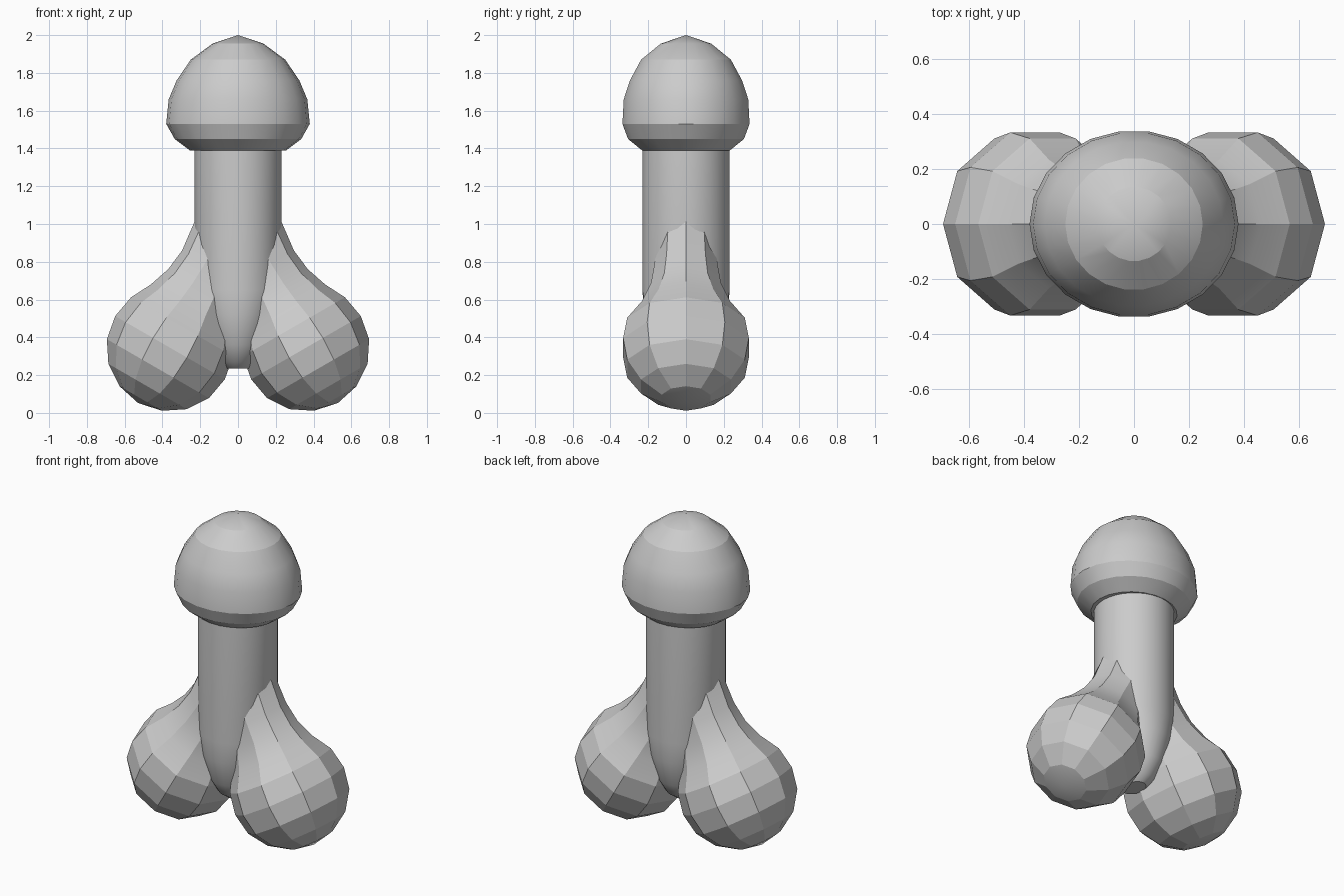
import bpy, bmesh, math
from mathutils import Matrix

if "Cube" in bpy.data.objects:
    bpy.data.objects.remove(bpy.data.objects["Cube"])


def loft(name, rings, sides, matrix=None, smooth=None):
    """Stack elliptical rings (z, rx, ry) on the local z axis; a zero radius makes a pole."""
    bm = bmesh.new()
    rows = []
    for z, rx, ry in rings:
        if rx == 0:
            rows.append([bm.verts.new((0, 0, z))])
        else:
            rows.append([bm.verts.new((rx * math.cos(2 * math.pi * i / sides),
                                       ry * math.sin(2 * math.pi * i / sides), z))
                         for i in range(sides)])
    for a, b in zip(rows, rows[1:]):
        for i in range(sides):
            j = (i + 1) % sides
            quad = [a[i % len(a)], a[j % len(a)], b[j % len(b)], b[i % len(b)]]
            bm.faces.new(list(dict.fromkeys(quad)))
    for row in (rows[0], rows[-1]):
        if len(row) > 1:
            bm.faces.new(row)
    if matrix:
        bm.transform(matrix)
    bmesh.ops.recalc_face_normals(bm, faces=bm.faces)
    mesh = bpy.data.meshes.new(name)
    bm.to_mesh(mesh)
    bm.free()
    obj = bpy.data.objects.new(name, mesh)
    bpy.context.collection.objects.link(obj)
    if smooth:
        bpy.ops.object.select_all(action='DESELECT')
        bpy.context.view_layer.objects.active = obj
        obj.select_set(True)
        bpy.ops.object.shade_smooth_by_angle(angle=math.radians(smooth))
    return obj


# Domed cap, slightly flattened front to back
cap = [(1.39, .255, .235), (1.45, .335, .31), (1.53, .38, .34), (1.66, .367, .333),
       (1.76, .325, .30), (1.87, .25, .24), (1.955, .135, .135), (2.0, 0, 0)]
loft("domed_cap", cap, 22, smooth=19)

# Straight column, rounded off between the lobes
column = [(.235, .06, .08), (.27, .10, .13), (.36, .15, .185), (.52, .20, .225),
          (.65, .23, .23), (1.42, .23, .23)]
loft("column", column, 32, smooth=30)

# Tilted round lobes whose necks run up into the column
lobe = [(-.338, 0, 0), (-.31, .13, .135), (-.237, .24, .25), (-.128, .312, .327),
        (0, .335, .35), (.128, .312, .327), (.24, .255, .245), (.356, .216, .195),
        (.478, .202, .175), (.65, .222, .16)]
for side, label in ((1, "right"), (-1, "left")):
    place = Matrix.Translation((side * .36, 0, .345)) @ Matrix.Rotation(-side * math.pi / 6, 4, 'Y')
    if side < 0:
        place = place @ Matrix.Scale(-1, 4, (1, 0, 0))
    loft(label + "_lobe", lobe, 10, place, smooth=16)
